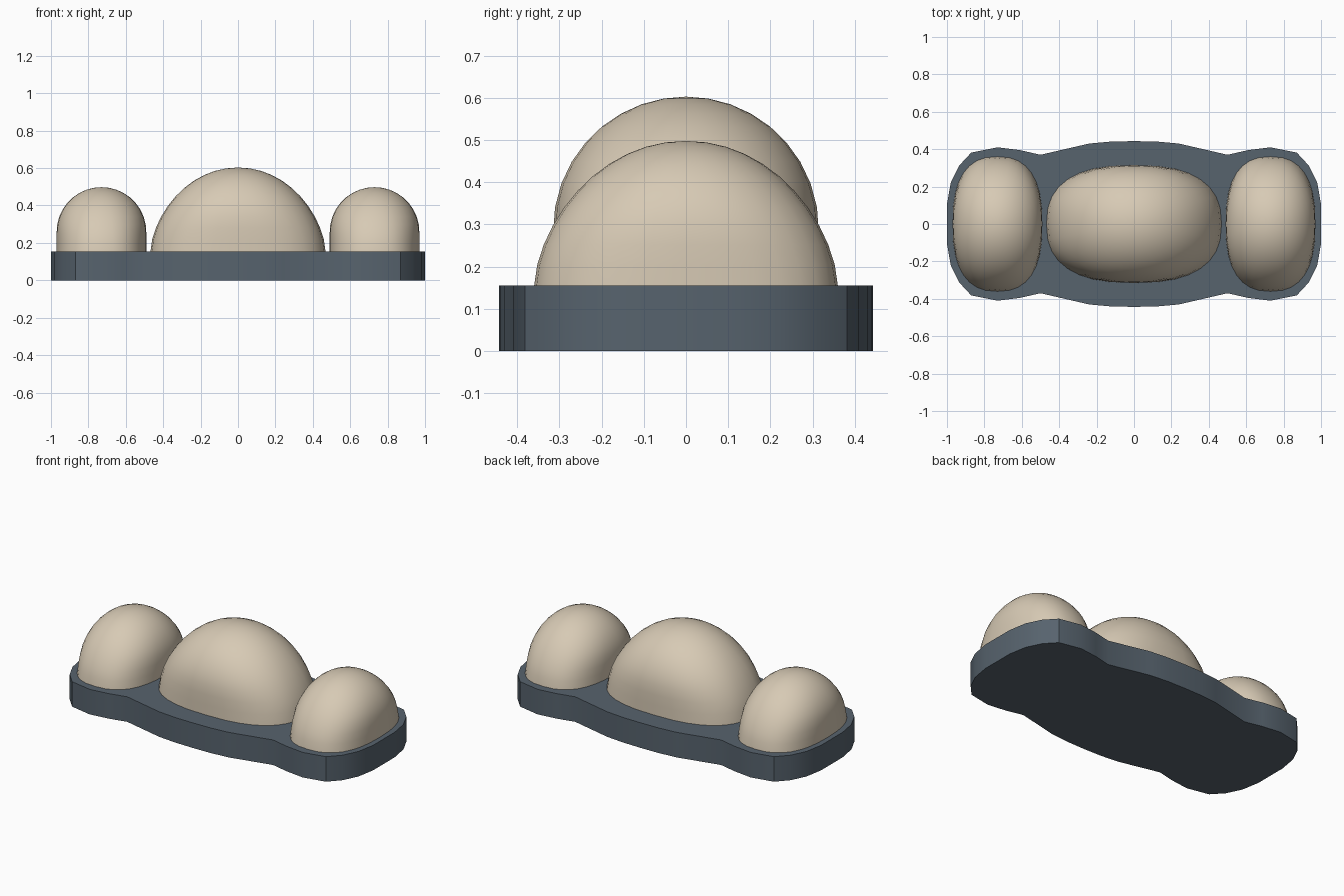
import bpy, bmesh, math

if "Cube" in bpy.data.objects:
    bpy.data.objects.remove(bpy.data.objects["Cube"], do_unlink=True)

BASE_TOP = 0.155


def material(name, color):
    mat = bpy.data.materials.new(name)
    mat.use_nodes = True
    mat.diffuse_color = (*color, 1)
    mat.node_tree.nodes["Principled BSDF"].inputs["Base Color"].default_value = (*color, 1)
    return mat


def finish(name, bm, mat, angle):
    bmesh.ops.recalc_face_normals(bm, faces=bm.faces)
    mesh = bpy.data.meshes.new(name)
    bm.to_mesh(mesh)
    bm.free()
    mesh.materials.append(mat)
    obj = bpy.data.objects.new(name, mesh)
    bpy.context.collection.objects.link(obj)
    bpy.ops.object.select_all(action='DESELECT')
    obj.select_set(True)
    bpy.context.view_layer.objects.active = obj
    bpy.ops.object.shade_smooth_by_angle(angle=math.radians(angle))
    return obj


def dome(name, x, top, long_half, short_half, turned, mat, sides=32, rings=11):
    """Rounded mound: an arched long profile with a round short section."""
    bm = bmesh.new()
    height = top - BASE_TOP
    centre = top - short_half
    loops = []
    for i in range(rings):
        u = math.sin(math.pi / 2 * i / rings)
        z = BASE_TOP + height * u
        a = long_half * (1 - u ** 1.65) ** 0.49
        b = math.sqrt(max(0, short_half ** 2 - max(0, z - centre) ** 2))
        power = 2 / (2.5 - 0.5 * u)
        loop = []
        for k in range(sides):
            t = 2 * math.pi * k / sides
            c, s = math.cos(t), math.sin(t)
            p = a * math.copysign(abs(c) ** power, c)
            q = b * math.copysign(abs(s) ** power, s)
            px, py = (q, p) if turned else (p, q)
            loop.append(bm.verts.new((x + px, py, z)))
        loops.append(loop)
    for low, high in zip(loops, loops[1:]):
        for k in range(sides):
            n = (k + 1) % sides
            bm.faces.new((low[k], low[n], high[n], high[k]))
    tip = bm.verts.new((x, 0, top))
    for k in range(sides):
        bm.faces.new((loops[-1][k], loops[-1][(k + 1) % sides], tip))
    bm.faces.new(loops[0][::-1])
    return finish(name, bm, mat, 50)


slate = material("slate_grey", (0.095, 0.125, 0.155))
cream = material("warm_cream", (0.68, 0.59, 0.46))

# Base plate: one quarter of the scalloped outline, mirrored both ways
quarter = [(0, .443), (.12, .441), (.24, .43), (.50, .37), (.61, .395), (.73, .41),
           (.87, .382), (.935, .312), (.98, .22), (1, .105)]
half = quarter + [(x, -y) for x, y in reversed(quarter)]
outline = half + [(-x, y) for x, y in reversed(half[1:-1])]
bm = bmesh.new()
floor = bm.faces.new([bm.verts.new((x, y, 0)) for x, y in outline])
lifted = bmesh.ops.extrude_face_region(bm, geom=[floor], use_keep_orig=True)
bmesh.ops.translate(bm, vec=(0, 0, BASE_TOP),
                    verts=[v for v in lifted["geom"] if isinstance(v, bmesh.types.BMVert)])
finish("base_plate", bm, slate, 30)

# Three mounds: a wide one in the middle, a crosswise one at each end
dome("middle_mound", 0, 0.603, 0.468, 0.315, False, cream)
for side, x in (("left", 0.73), ("right", -0.73)):
    dome(side + "_mound", x, 0.498, 0.36, 0.24, True, cream)
